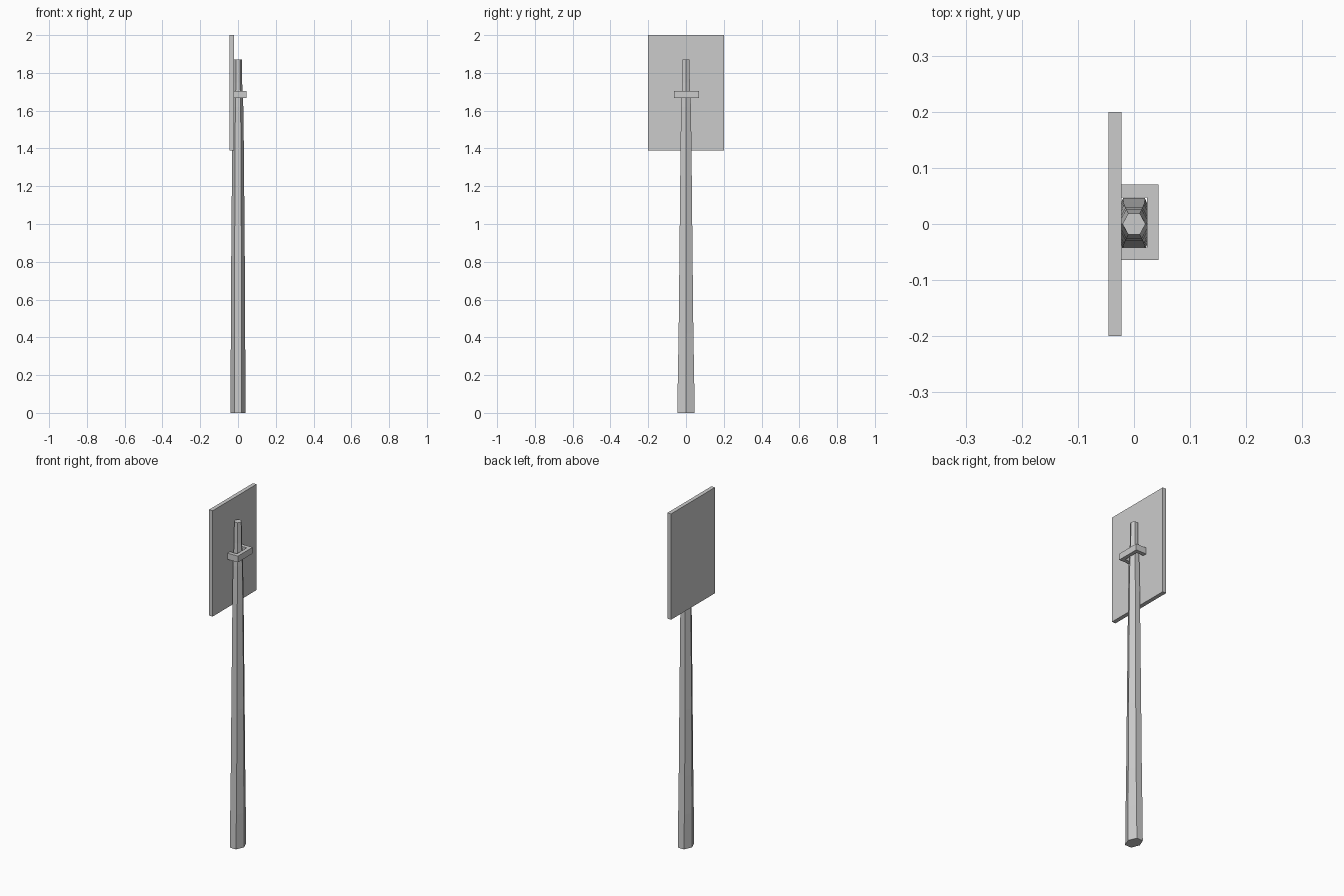
import bpy, bmesh
from math import cos, sin, pi, sqrt

if "Cube" in bpy.data.objects:
    bpy.data.objects.remove(bpy.data.objects["Cube"])


def make_object(name, bm):
    bmesh.ops.recalc_face_normals(bm, faces=bm.faces[:])
    mesh = bpy.data.meshes.new(name)
    bm.to_mesh(mesh)
    bm.free()
    obj = bpy.data.objects.new(name, mesh)
    bpy.context.collection.objects.link(obj)
    return obj


def prism(name, outline, z0, z1):
    """Extrude a flat xy outline from z0 to z1."""
    bm = bmesh.new()
    face = bm.faces.new([bm.verts.new((x, y, z0)) for x, y in outline])
    top = bmesh.ops.extrude_face_region(bm, geom=[face])["geom"]
    bmesh.ops.translate(bm, vec=(0, 0, z1 - z0),
                        verts=[v for v in top if isinstance(v, bmesh.types.BMVert)])
    return make_object(name, bm)


def hex_pole(name, rings):
    """Loft six-sided rings given as (z, half width x, half depth y)."""
    bm = bmesh.new()
    loops = []
    for z, hx, hy in rings:
        loops.append([bm.verts.new((hx * cos(i * pi / 3),
                                    hy * sin(i * pi / 3) * 2 / sqrt(3), z))
                      for i in range(6)])
    for a, b in zip(loops, loops[1:]):
        for i in range(6):
            j = (i + 1) % 6
            bm.faces.new((a[i], a[j], b[j], b[i]))
    bm.faces.new(loops[0])
    bm.faces.new(loops[-1])
    return make_object(name, bm)


# Tapered pole, flared at the foot
hex_pole("pole", [(0, .039, .046), (.2, .039, .043), (.42, .038, .039),
                  (.8, .036, .035), (1.4, .031, .029),
                  (1.62, .028, .026), (1.75, .022, .020), (1.87, .0205, .019)])

# Flat sign board
prism("sign_board", [(-.045, -.2), (-.022, -.2), (-.022, .2), (-.045, .2)], 1.39, 2.0)

# U-shaped clamp holding the board to the pole
prism("clamp", [(-.022, -.064), (.044, -.064), (.044, .07), (-.022, .07),
                (-.022, .047), (.023, .047), (.023, -.042), (-.022, -.042)],
      1.668, 1.704)
